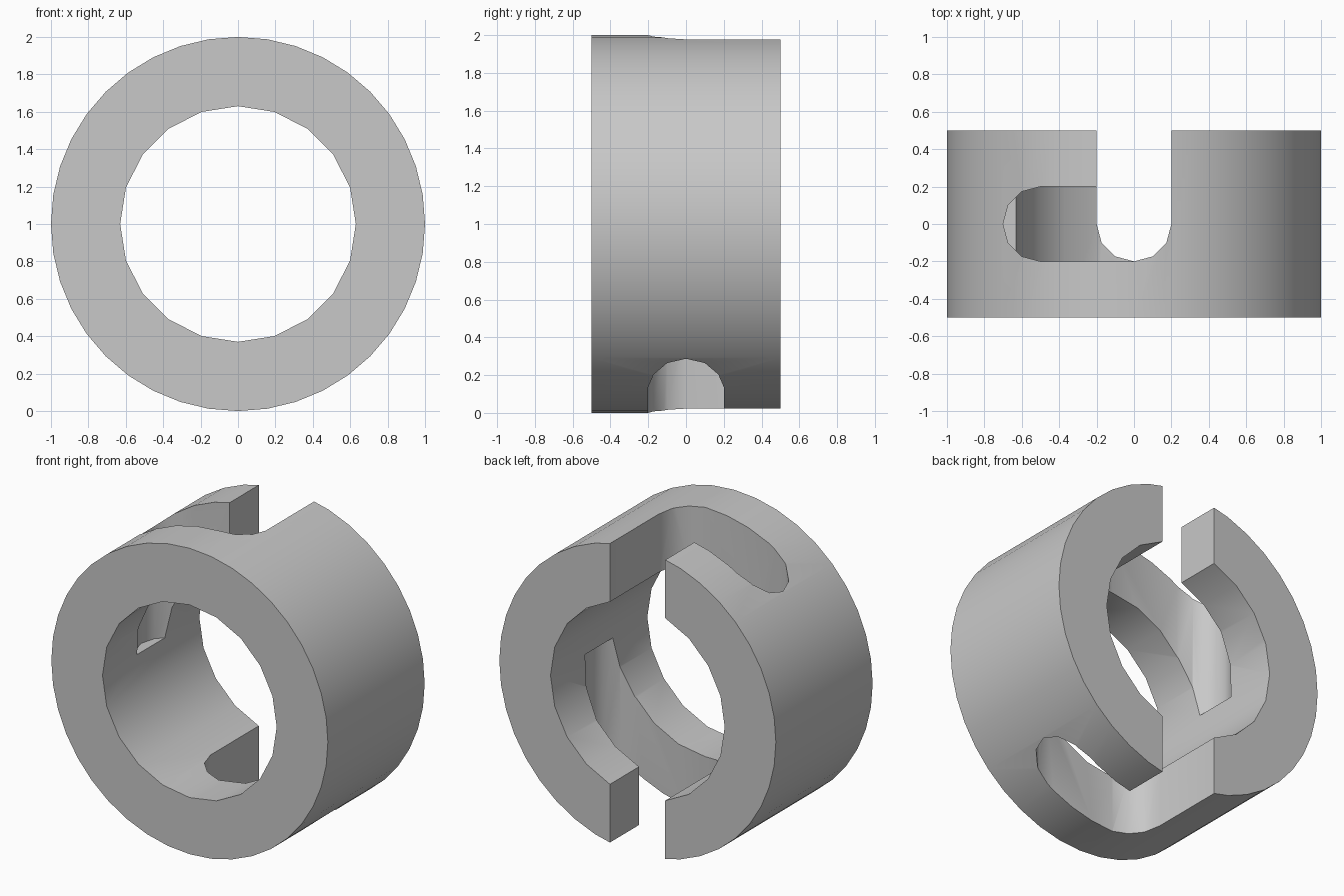
import bpy, bmesh
from math import sin, cos, pi, radians

cube = bpy.data.objects.get("Cube")
if cube:
    bpy.data.objects.remove(cube)

OUTER, INNER, HALF, MID = 1.0, 0.63, 0.5, 1.0   # ring radii, half depth, centre height
SLOT = 0.2                                      # slot half width

grey = bpy.data.materials.new("plain grey")
grey.use_nodes = True
colour = (0.58, 0.58, 0.58, 1)
grey.diffuse_color = colour
grey.node_tree.nodes["Principled BSDF"].inputs["Base Color"].default_value = colour


def finish(name, bm):
    bmesh.ops.recalc_face_normals(bm, faces=bm.faces)
    mesh = bpy.data.meshes.new(name)
    bm.to_mesh(mesh)
    bm.free()
    mesh.materials.append(grey)
    obj = bpy.data.objects.new(name, mesh)
    bpy.context.collection.objects.link(obj)
    return obj


def prism(name, points, offset):
    """Extrude a closed outline of 3D points along an offset."""
    bm = bmesh.new()
    face = bm.faces.new([bm.verts.new(p) for p in points])
    result = bmesh.ops.extrude_face_region(bm, geom=[face])
    verts = [v for v in result["geom"] if isinstance(v, bmesh.types.BMVert)]
    bmesh.ops.translate(bm, verts=verts, vec=offset)
    return finish(name, bm)


def circle(radius, sides, y):
    return [(radius * cos(2 * pi * i / sides), y, MID + radius * sin(2 * pi * i / sides))
            for i in range(sides)]


def arc(cx, start, end):
    """Rounded slot end, in steps of 30 degrees."""
    step = 30 if end > start else -30
    return [(cx + SLOT * cos(radians(a)), SLOT * sin(radians(a)))
            for a in range(start, end + step, step)]


def cut(target, cutter):
    cutter.hide_render = True
    mod = target.modifiers.new("cut", 'BOOLEAN')
    mod.operation = 'DIFFERENCE'
    mod.solver = 'EXACT'
    mod.object = cutter
    bpy.context.view_layer.objects.active = target
    bpy.ops.object.modifier_apply(modifier=mod.name)
    bpy.data.objects.remove(cutter)


# Collar body with its bore
collar = prism("locking_collar", circle(OUTER, 40, -HALF), (0, 2 * HALF, 0))
cut(collar, prism("bore_cutter", circle(INNER, 20, -0.7), (0, 1.4, 0)))

# L-shaped slot: entry from the back, then a sideways leg with a rounded end
outline = arc(-0.5, 90, 270) + arc(0, 270, 360) + [(SLOT, 0.7), (-SLOT, 0.7), (-SLOT, SLOT)]

# Upper slot, and the same slot turned half a turn about the bore
for name, side in (("upper_slot_cutter", 1), ("lower_slot_cutter", -1)):
    cut(collar, prism(name, [(x * side, y, MID) for x, y in outline], (0, 0, side * 1.2)))

bpy.ops.object.select_all(action='DESELECT')
collar.select_set(True)
bpy.context.view_layer.objects.active = collar
bpy.ops.object.shade_smooth_by_angle(angle=radians(31))
